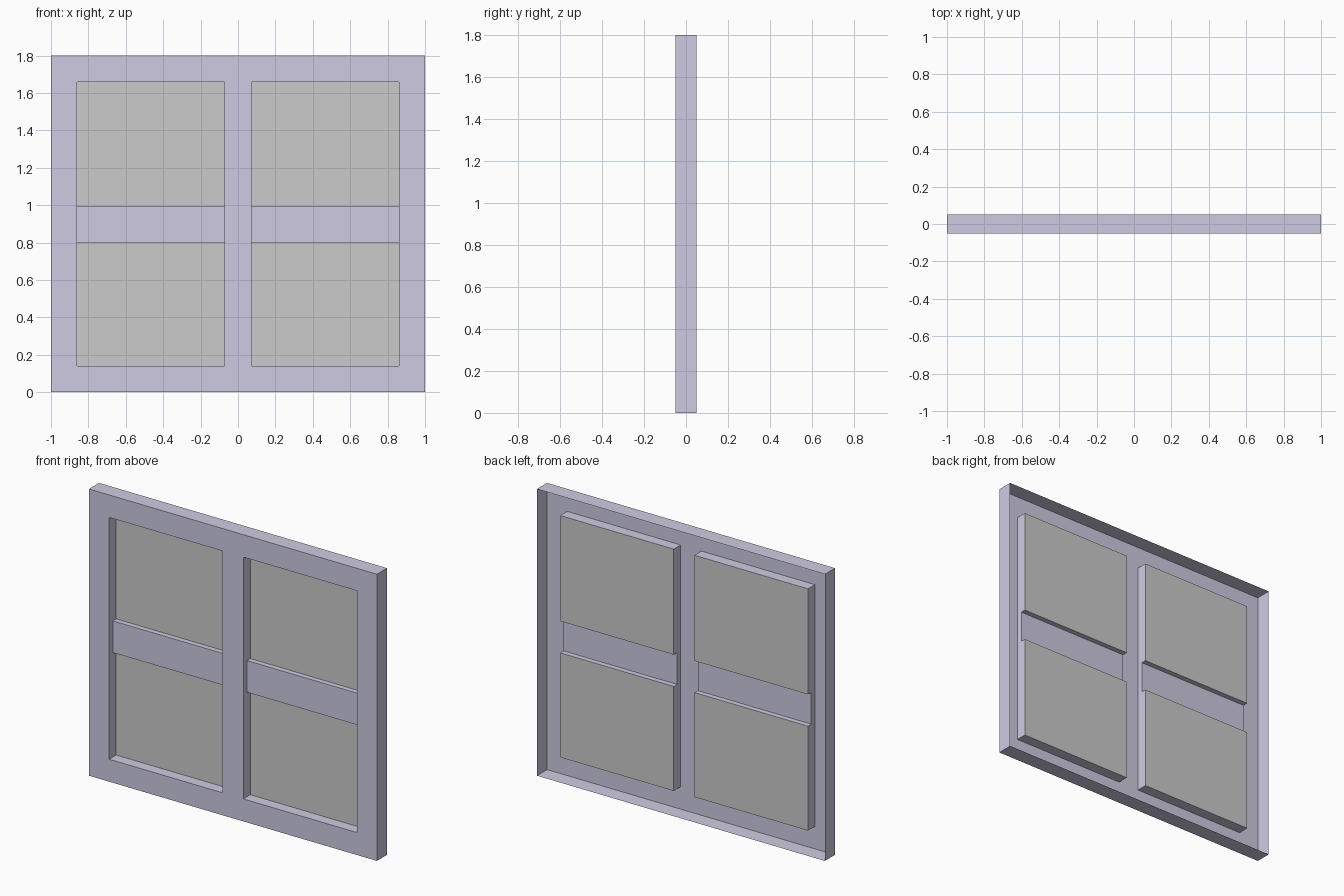
import bpy, bmesh

if "Cube" in bpy.data.objects:
    bpy.data.objects.remove(bpy.data.objects["Cube"])

FRONT, BACK = -0.05, 0.05      # frame depth range
BAR_Y, PANE_Y = -0.014, 0.019  # recessed cross bar and glass planes
XS = [-1, -0.86, -0.072, 0.072, 0.86, 1]
ZS = [0, 0.141, 1.659, 1.8]
BAR_Z = (0.797, 0.996)
OPENINGS = [(XS[1], XS[2]), (XS[3], XS[4])]


def make_object(name, faces, mat=None):
    bm = bmesh.new()
    for pts in faces:
        bm.faces.new([bm.verts.new(p) for p in pts])
    bmesh.ops.remove_doubles(bm, verts=bm.verts, dist=1e-5)
    me = bpy.data.meshes.new(name)
    bm.to_mesh(me)
    bm.free()
    ob = bpy.data.objects.new(name, me)
    bpy.context.collection.objects.link(ob)
    if mat:
        me.materials.append(mat)
    return ob


def front_quad(x0, x1, z0, z1, y):
    return [(x0, y, z0), (x1, y, z0), (x1, y, z1), (x0, y, z1)]


purple = bpy.data.materials.new("frame_paint")
purple.diffuse_color = (0.615, 0.6, 0.755, 1)
purple.use_nodes = True
purple.node_tree.nodes["Principled BSDF"].inputs["Base Color"].default_value = purple.diffuse_color

# Front face of the frame: a grid of cells with the two openings left out
faces = []
for i in range(5):
    for j in range(3):
        if not (j == 1 and i in (1, 3)):
            faces.append(front_quad(XS[i], XS[i + 1], ZS[j], ZS[j + 1], FRONT))

# Outer side walls, the back stays open; split to match the grid
outline = ([(x, ZS[0]) for x in XS[:-1]] + [(XS[-1], z) for z in ZS[:-1]]
           + [(x, ZS[-1]) for x in XS[:0:-1]] + [(XS[0], z) for z in ZS[:0:-1]])
for (ax, az), (bx, bz) in zip(outline, outline[1:] + outline[:1]):
    faces.append([(ax, FRONT, az), (ax, BACK, az), (bx, BACK, bz), (bx, FRONT, bz)])
make_object("window_frame", faces, purple)

# Stepped (y, z) section of an opening: sill, lower pane, bar, upper pane, head
section = [(FRONT, ZS[1]), (PANE_Y, ZS[1]), (PANE_Y, BAR_Z[0]), (BAR_Y, BAR_Z[0]),
           (BAR_Y, BAR_Z[1]), (PANE_Y, BAR_Z[1]), (PANE_Y, ZS[2]), (FRONT, ZS[2])]

for side, (x0, x1) in zip(("left", "right"), OPENINGS):
    # Reveals and cross bar
    faces = [[(x0, y, z) for y, z in section],
             [(x1, y, z) for y, z in reversed(section)]]
    for (ya, za), (yb, zb) in zip(section, section[1:]):
        if not (ya == yb == PANE_Y):
            faces.append([(x0, ya, za), (x1, ya, za), (x1, yb, zb), (x0, yb, zb)])
    make_object(side + "_reveal_and_bar", faces, purple)

    # Glass panes
    make_object(side + "_lower_pane", [front_quad(x0, x1, ZS[1], BAR_Z[0], PANE_Y)])
    make_object(side + "_upper_pane", [front_quad(x0, x1, BAR_Z[1], ZS[2], PANE_Y)])
